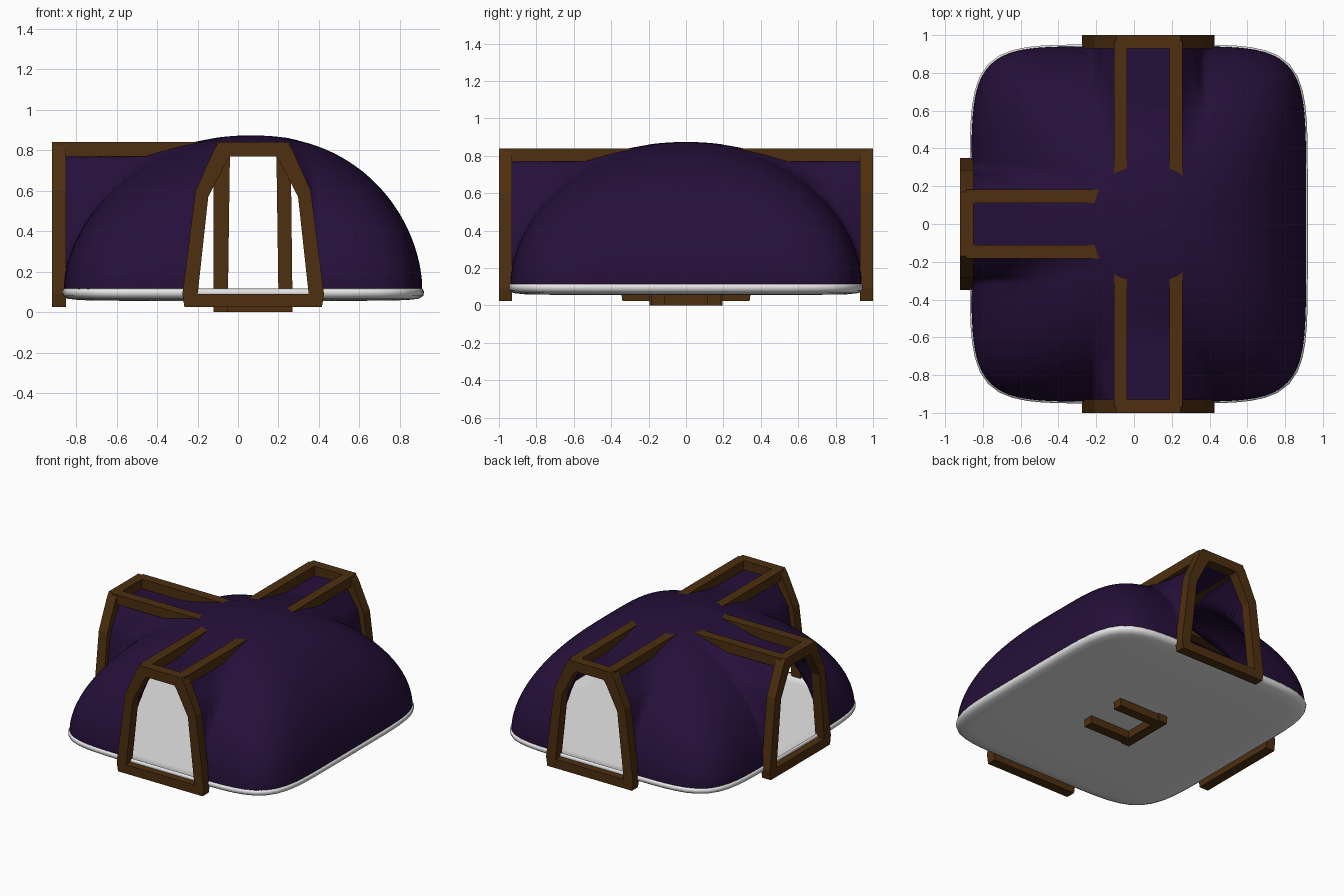
import bpy, bmesh, math

if "Cube" in bpy.data.objects:
    bpy.data.objects.remove(bpy.data.objects["Cube"])

CX = 0.075  # the doors and the dome top sit slightly right of centre


def material(name, rgb):
    m = bpy.data.materials.new(name)
    m.diffuse_color = (*rgb, 1)
    m.use_nodes = True
    m.node_tree.nodes["Principled BSDF"].inputs["Base Color"].default_value = m.diffuse_color
    return m


PURPLE = material("dark purple cloth", (0.019, 0.005, 0.042))
BROWN = material("brown wood", (0.075, 0.028, 0.005))
WHITE = material("white floor", (0.8, 0.8, 0.8))


def finish(bm, name, mat, smooth=False):
    bmesh.ops.recalc_face_normals(bm, faces=bm.faces)
    me = bpy.data.meshes.new(name)
    bm.to_mesh(me)
    bm.free()
    me.materials.append(mat)
    ob = bpy.data.objects.new(name, me)
    bpy.context.collection.objects.link(ob)
    if smooth:
        for p in me.polygons:
            p.use_smooth = True
    return ob


def outline(s, a):
    """Point on the rounded plan at scale s: boxy at the rim, round near the top."""
    c, d = math.cos(a), math.sin(a)
    n = 2.3 + 3.7 * min(s, 1) ** 2
    g = s * (abs(c) ** n + abs(d) ** n) ** (-1 / n)
    cx = CX + (0.025 - CX) * s * s
    return cx + 0.895 * g * c, 0.95 * g * d


def lathe(rings, segs, top_z=None, end_z=None):
    """Skin a list of vertex rings, closing the first / last with a fan."""
    bm = bmesh.new()
    vs = [[bm.verts.new(p) for p in r] for r in rings]
    for r0, r1 in zip(vs, vs[1:]):
        for i in range(segs):
            j = (i + 1) % segs
            bm.faces.new((r0[i], r0[j], r1[j], r1[i]))
    for ring, z in ((vs[0], top_z), (vs[-1], end_z)):
        if z is not None:
            c = bm.verts.new((CX, 0, z))
            for i in range(segs):
                bm.faces.new((c, ring[i], ring[(i + 1) % segs]))
    return bm


# Cloth: a dome blended with three arched door tunnels
ARCH = [(0, 0.775), (0.14, 0.77), (0.25, 0.6), (0.315, 0.1), (0.37, -0.3), (3, -3)]


def arch_height(u):
    for (u0, z0), (u1, z1) in zip(ARCH, ARCH[1:]):
        if u <= u1:
            return z0 + (z1 - z0) * (u - u0) / (u1 - u0)
    return -3


def smooth_max(a, b, k=0.12):
    h = max(k - abs(a - b), 0) / k
    return max(a, b) + h * h * k / 4


def cloth_height(s, x, y):
    h = 0.115 + 0.757 * max(1 - s ** 2.1, 0) ** 0.55
    flare = 1 + 0.5 * (1 - s)
    h = smooth_max(h, arch_height(abs(x - CX) / flare))
    if x < CX:
        h = smooth_max(h, arch_height(abs(y) / flare))
    return h


SEGS, RINGS = 256, 40
rings = []
for i in range(1, RINGS + 1):
    s = math.sin(math.pi / 2 * i / RINGS)
    ring = []
    for j in range(SEGS):
        x, y = outline(s, 2 * math.pi * j / SEGS)
        ring.append((x * 0.99, y * 0.99, cloth_height(s, x, y)))
    rings.append(ring)
finish(lathe(rings, SEGS, top_z=0.872), "tent_cloth", PURPLE, True)

# Floor: thin slab with a rounded rim
profile = [(0.9, 0.1), (0.975, 0.1), (0.992, 0.116), (1.0, 0.1),
           (0.995, 0.08), (0.97, 0.066), (0.9, 0.059), (0.6, 0.055)]
rings = []
for s, z in profile:
    ring = []
    for j in range(96):
        x, y = outline(1, 2 * math.pi * j / 96)
        ring.append((0.025 + (x - 0.025) * s, y * s, z))
    rings.append(ring)
finish(lathe(rings, 96, 0.1, 0.055), "tent_floor", WHITE, True)


# Door frames: (u, d, z) = sideways, distance out from the centre, up
def place(side, u, d, z):
    if side == "front":
        return (CX + u, -d, z)
    if side == "back":
        return (CX + u, d, z)
    return (CX - d, u, z)


def ring_frame(name, side, outer, inner, d0, d1):
    """Closed frame from half profiles, mirrored about the door's middle."""
    def full(h):
        return h + [(-u, z) for u, z in reversed(h)]
    out, inn = full(outer), full(inner)
    bm = bmesh.new()
    loops = [[bm.verts.new(place(side, u, d, z)) for u, z in prof]
             for prof, d in ((out, d0), (out, d1), (inn, d1), (inn, d0))]
    n = len(out)
    for k in range(4):
        a, b = loops[k], loops[(k + 1) % 4]
        for i in range(n):
            j = (i + 1) % n
            bm.faces.new((a[i], a[j], b[j], b[i]))
    finish(bm, name, BROWN)


def bar(name, side, u0, u1, d0, d1, z0, z1):
    bm = bmesh.new()
    v = [bm.verts.new(place(side, u, d, z))
         for u in (u0, u1) for d in (d0, d1) for z in (z0, z1)]
    for f in ((0, 1, 3, 2), (4, 6, 7, 5), (0, 4, 5, 1),
              (2, 3, 7, 6), (0, 2, 6, 4), (1, 5, 7, 3)):
        bm.faces.new([v[i] for i in f])
    finish(bm, name, BROWN)


ARCH_OUT = [(0.34, 0.025), (0.35, 0.09), (0.285, 0.6), (0.195, 0.8), (0.17, 0.84)]
ARCH_IN = [(0.275, 0.09), (0.272, 0.11), (0.222, 0.57), (0.128, 0.75), (0.112, 0.77)]
POST_OUT = [(0.195, 0.0), (0.185, 0.84)]
POST_IN = [(0.125, 0.07), (0.115, 0.77)]

for side, reach, inner in (("front", 1.0, 0.185), ("back", 1.0, 0.185),
                           ("left", 0.92 + CX, 0.195)):
    ring_frame(side + "_door_arch", side, ARCH_OUT, ARCH_IN, reach - 0.07, reach)
    ring_frame(side + "_inner_frame", side, POST_OUT, POST_IN, inner - 0.07, inner)
    for sign, hand in ((-1, "a"), (1, "b")):
        bar(f"{side}_roof_bar_{hand}", side, sign * 0.112, sign * 0.182,
            inner - 0.03, reach - 0.03, 0.77, 0.84)
